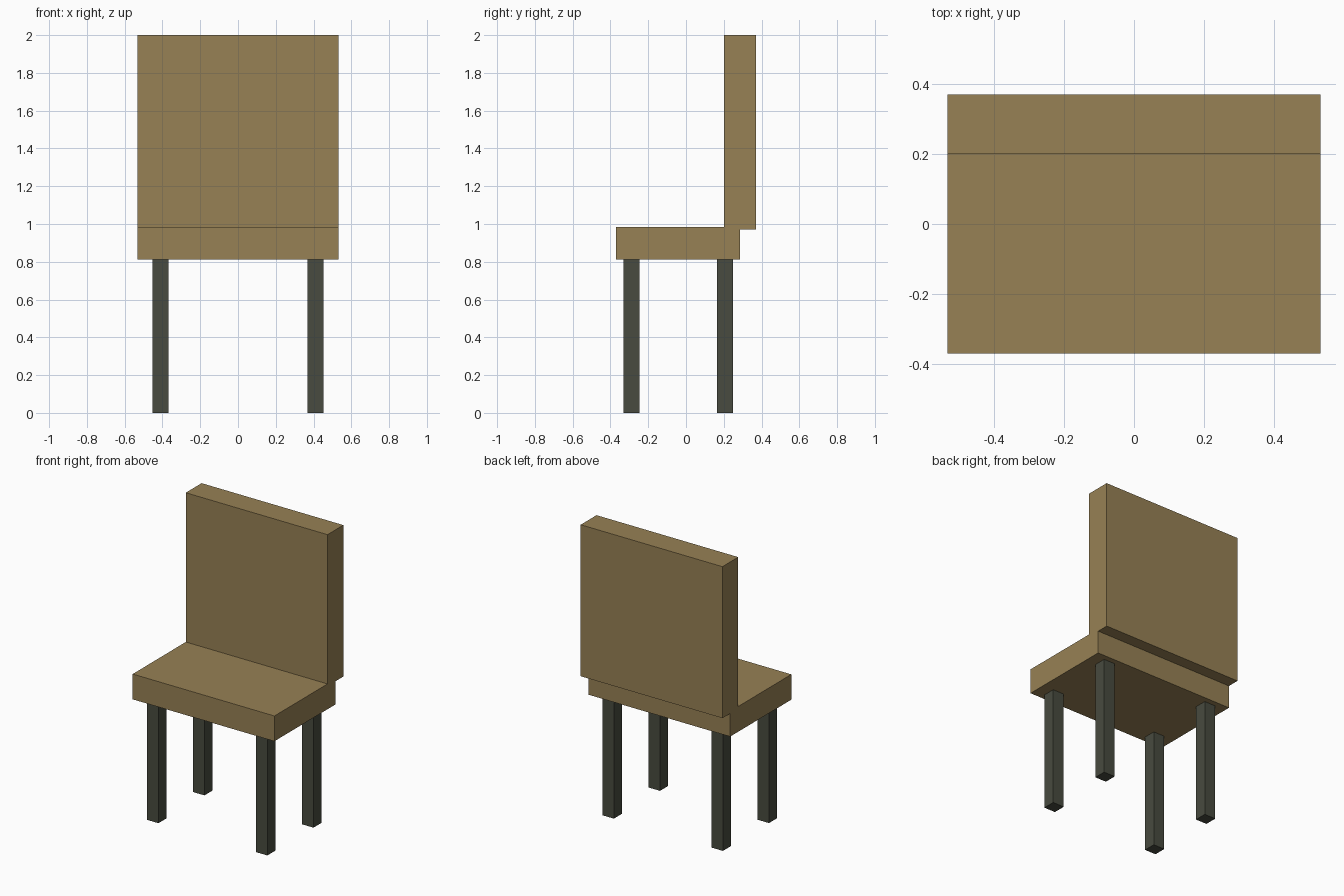
import bpy

if "Cube" in bpy.data.objects:
    bpy.data.objects.remove(bpy.data.objects["Cube"])


def material(name, rgb):
    mat = bpy.data.materials.new(name)
    mat.diffuse_color = (*rgb, 1.0)
    mat.use_nodes = True
    mat.node_tree.nodes["Principled BSDF"].inputs["Base Color"].default_value = mat.diffuse_color
    return mat


def box(name, lo, hi, mat):
    """Axis-aligned box between two opposite corners."""
    center = [(a + b) / 2 for a, b in zip(lo, hi)]
    size = [b - a for a, b in zip(lo, hi)]
    bpy.ops.mesh.primitive_cube_add(size=1, location=center)
    obj = bpy.context.object
    obj.name = name
    obj.scale = size
    bpy.ops.object.transform_apply(location=False, rotation=False, scale=True)
    obj.data.materials.append(mat)
    return obj


wood = material("tan_wood", (0.31, 0.22, 0.09))
dark = material("dark_leg", (0.065, 0.07, 0.05))

HALF_W = 0.533   # half width of seat and backrest
SEAT_Z = 0.813   # underside of the seat
LEG = 0.085      # leg thickness

# Seat slab
box("seat", (-HALF_W, -0.37, SEAT_Z), (HALF_W, 0.287, 0.985), wood)

# Backrest, overhanging the rear edge of the seat
box("backrest", (-HALF_W, 0.20, 0.97), (HALF_W, 0.37, 2.0), wood)

# Four square legs
for end, y in (("front", -0.288), ("back", 0.207)):
    for side, x in (("left", -0.41), ("right", 0.41)):
        h = LEG / 2
        box(f"{end}_{side}_leg", (x - h, y - h, 0), (x + h, y + h, SEAT_Z), dark)
